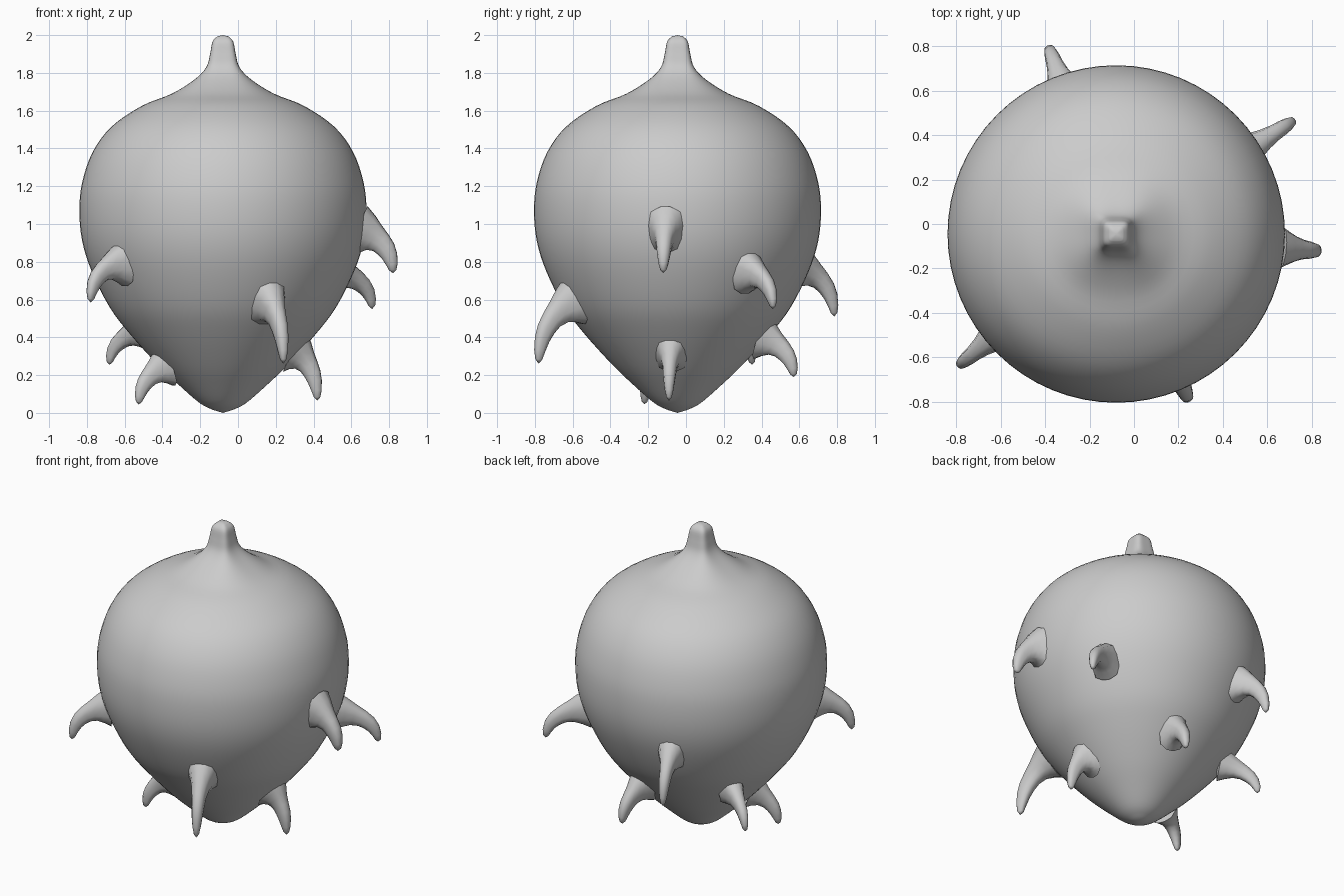
import bpy, bmesh, math
from mathutils import Vector

if "Cube" in bpy.data.objects:
    bpy.data.objects.remove(bpy.data.objects["Cube"])

CX, CY = -0.08, -0.045      # body axis

# Body profile: radius, height, squareness of the cross-section
PROFILE = [(0.05, 0.015, 0), (0.12, 0.05, 0), (0.23, 0.145, 0), (0.345, 0.255, 0),
           (0.49, 0.415, 0), (0.60, 0.56, 0), (0.695, 0.75, 0), (0.745, 0.91, 0),
           (0.76, 1.07, 0), (0.745, 1.22, 0), (0.69, 1.38, 0), (0.59, 1.515, 0),
           (0.43, 1.625, 0), (0.27, 1.69, 0.1), (0.15, 1.765, 0.4), (0.088, 1.83, 0.8),
           (0.068, 1.90, 0.9), (0.055, 1.965, 0.9), (0.03, 1.993, 0.9)]


def smooth_rows(rows, steps=4):
    # Catmull-Rom through the profile rows
    out = []
    for i in range(len(rows) - 1):
        p = [Vector(rows[min(max(i + k, 0), len(rows) - 1)]) for k in (-1, 0, 1, 2)]
        for s in range(steps):
            t = s / steps
            out.append(0.5 * (2 * p[1] + (p[2] - p[0]) * t
                       + (2 * p[0] - 5 * p[1] + 4 * p[2] - p[3]) * t * t
                       + (3 * p[1] - p[0] - 3 * p[2] + p[3]) * t ** 3))
    out.append(Vector(rows[-1]))
    return out


def loft(name, rings, start, end, angle):
    # skin closed rings of points, with a pole at both ends
    bm = bmesh.new()
    loops = [[bm.verts.new(p) for p in ring] for ring in rings]
    n = len(loops[0])
    a, b = bm.verts.new(start), bm.verts.new(end)
    for i in range(n):
        j = (i + 1) % n
        for lo, hi in zip(loops, loops[1:]):
            bm.faces.new((lo[i], lo[j], hi[j], hi[i]))
        bm.faces.new((a, loops[0][j], loops[0][i]))
        bm.faces.new((b, loops[-1][i], loops[-1][j]))
    bmesh.ops.recalc_face_normals(bm, faces=bm.faces[:])
    me = bpy.data.meshes.new(name)
    bm.to_mesh(me)
    bm.free()
    ob = bpy.data.objects.new(name, me)
    bpy.context.collection.objects.link(ob)
    bpy.ops.object.select_all(action='DESELECT')
    ob.select_set(True)
    bpy.context.view_layer.objects.active = ob
    bpy.ops.object.shade_smooth_by_angle(angle=math.radians(angle))
    return ob


# Pear-shaped body with a rounded-square knob on top
rings = []
for r, z, sq in smooth_rows(PROFILE):
    ring = []
    for k in range(64):
        a = 2 * math.pi * k / 64
        c, s = math.cos(a), math.sin(a)
        e = 2 + 2.5 * max(sq, 0)
        rr = r / (abs(c) ** e + abs(s) ** e) ** (1 / e)
        ring.append((CX + rr * c, CY + rr * s, z))
    rings.append(ring)
loft("body", rings, (CX, CY, 0), (CX, CY, 2), 60)


def body_radius(z):
    for (r0, z0, _), (r1, z1, _) in zip(PROFILE, PROFILE[1:]):
        if z0 <= z <= z1:
            return r0 + (r1 - r0) * (z - z0) / (z1 - z0)


# Hooked spikes: tip x, y, z, root height, bend height, thickness
SPIKES = [(0.82, -0.12, 0.74, 0.96, 0.91, 1.15), (0.71, 0.46, 0.55, 0.75, 0.72, 1.0),
          (0.42, -0.09, 0.065, 0.32, 0.25, 1.0), (0.24, -0.78, 0.26, 0.59, 0.50, 1.1),
          (-0.78, -0.63, 0.585, 0.79, 0.77, 1.0), (-0.38, 0.785, 0.51, 0.77, 0.71, 1.0),
          (-0.68, 0.35, 0.255, 0.44, 0.40, 0.9), (-0.525, -0.22, 0.045, 0.25, 0.19, 0.95),
          (0.07, 0.57, 0.19, 0.40, 0.34, 1.0)]

# Spike thickness along its length: t, half width, half depth
TAPER = [(0, 0.085, 0.12), (0.12, 0.065, 0.092), (0.25, 0.048, 0.066), (0.4, 0.038, 0.052),
         (0.55, 0.034, 0.045), (0.7, 0.029, 0.037), (0.85, 0.022, 0.027), (0.95, 0.014, 0.017)]

for n, (x, y, z, root_z, bend_z, size) in enumerate(SPIKES, 1):
    out = Vector((x - CX, y - CY, 0))
    reach = out.length
    out.normalize()
    axis = Vector((CX, CY, 0))
    root = axis + out * (body_radius(root_z) - 0.02) + Vector((0, 0, root_z))
    bend = axis + out * (reach - 0.005) + Vector((0, 0, bend_z))
    tip = Vector((x, y, z))
    side = out.cross(Vector((0, 0, 1)))
    rings = []
    for t, w, d in TAPER:
        p = root * (1 - t) ** 2 + bend * 2 * t * (1 - t) + tip * t * t
        tangent = ((bend - root) * (1 - t) + (tip - bend) * t).normalized()
        up = side.cross(tangent)
        ring = []
        for k in range(12):
            a = 2 * math.pi * k / 12 + math.pi / 12
            c, s = math.cos(a), math.sin(a)
            f = size / (abs(c) ** 3 + abs(s) ** 3) ** (1 / 3)
            ring.append(p + side * (c * w * f) + up * (s * d * f))
        rings.append(ring)
    loft(f"spike_{n}", rings, root - out * 0.02, tip, 60)
